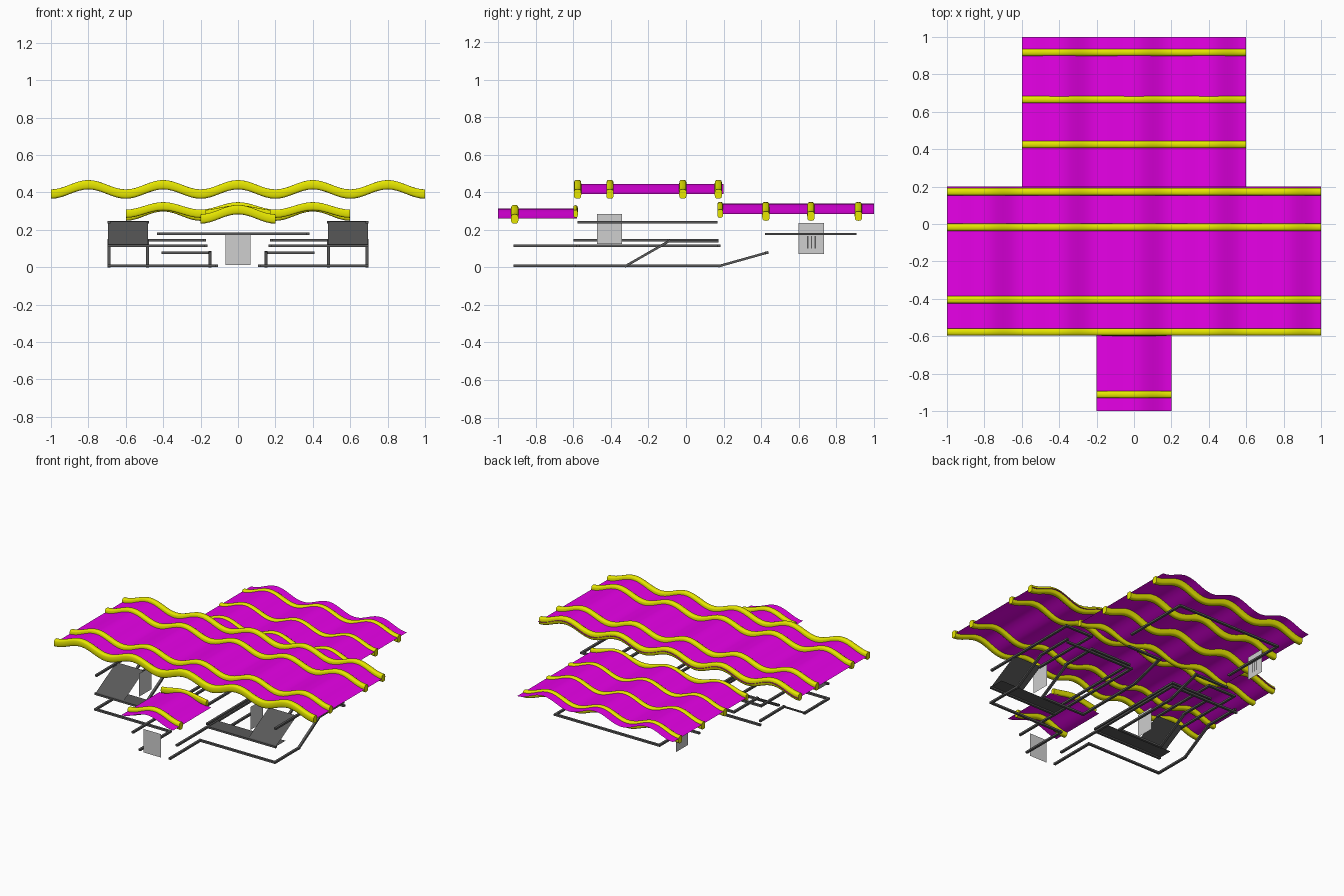
import bpy, bmesh, math
from mathutils import Vector

if "Cube" in bpy.data.objects:
    bpy.data.objects.remove(bpy.data.objects["Cube"])


def material(name, rgb):
    m = bpy.data.materials.new(name)
    m.use_nodes = True
    m.diffuse_color = (*rgb, 1)
    m.node_tree.nodes["Principled BSDF"].inputs["Base Color"].default_value = (*rgb, 1)
    return m


MAGENTA = material("magenta_sheet", (0.82, 0.0, 0.82))
YELLOW = material("yellow_rib", (0.82, 0.82, 0.0))
DARK = material("dark_grey", (0.1, 0.1, 0.1))
LIGHT = material("light_grey", (0.62, 0.62, 0.62))


def finish(name, bm, mat, smooth=False):
    bmesh.ops.recalc_face_normals(bm, faces=bm.faces[:])
    me = bpy.data.meshes.new(name)
    bm.to_mesh(me)
    bm.free()
    me.materials.append(mat)
    ob = bpy.data.objects.new(name, me)
    bpy.context.collection.objects.link(ob)
    if smooth:
        bpy.ops.object.select_all(action='DESELECT')
        ob.select_set(True)
        bpy.context.view_layer.objects.active = ob
        bpy.ops.object.shade_smooth_by_angle(angle=math.radians(50))
    return ob


def wave(x, mid, amp):
    return mid + amp * math.cos(2 * math.pi * x / 0.4)


def stations(half):
    n = round(half / 0.4 * 32)
    return [-half + 2 * half * i / n for i in range(n + 1)]


def sheet(name, half, y0, y1, mid):
    bm = bmesh.new()
    rows = [[bm.verts.new((x, y, wave(x, mid, 0.027))) for y in (y0, y1)] for x in stations(half)]
    for a, b in zip(rows, rows[1:]):
        bm.faces.new((a[0], b[0], b[1], a[1]))
    ob = finish(name, bm, MAGENTA, True)
    # keep the sheet facing upward
    if ob.data.polygons[0].normal.z < 0:
        ob.data.flip_normals()


def squared(v):
    # pushes a circle's coordinate outward toward a rounded square
    return math.copysign(abs(v) ** 0.6, v)


def rib(name, half, y, mid, ry=0.0195, rz=0.025, amp=0.025):
    # rounded bar swept along the wave
    bm = bmesh.new()
    sides = 16
    angles = [2 * math.pi * k / sides for k in range(sides)]
    rings = [[bm.verts.new((x, y + ry * squared(math.cos(a)),
                            wave(x, mid, amp) + rz * squared(math.sin(a))))
              for a in angles] for x in stations(half)]
    for a, b in zip(rings, rings[1:]):
        for k in range(sides):
            j = (k + 1) % sides
            bm.faces.new((a[k], a[j], b[j], b[k]))
    bm.faces.new(rings[0])
    bm.faces.new(rings[-1])
    finish(name, bm, YELLOW, True)


def rail(name, points, r=0.008):
    # square bar along each leg of the path
    bm = bmesh.new()
    for p, q in zip(points, points[1:]):
        p, q = Vector(p), Vector(q)
        d = (q - p).normalized()
        side = d.cross(Vector((0, 0, 1))).normalized() * r
        up = side.cross(d).normalized() * r * 0.8
        ends = [[bm.verts.new(c + side * s + up * t)
                 for s, t in ((1, 1), (1, -1), (-1, -1), (-1, 1))] for c in (p - d * r, q + d * r)]
        for k in range(4):
            j = (k + 1) % 4
            bm.faces.new((ends[0][k], ends[0][j], ends[1][j], ends[1][k]))
        bm.faces.new(ends[0])
        bm.faces.new(ends[1])
    finish(name, bm, DARK)


def plate(name, corners, mat):
    bm = bmesh.new()
    bm.faces.new([bm.verts.new(c) for c in corners])
    finish(name, bm, mat)


# Wavy roofs
sheet("main_roof", 1.0, -0.59, 0.2, 0.417)
sheet("rear_roof", 0.6, 0.18, 1.0, 0.312)
sheet("front_roof", 0.2, -1.0, -0.58, 0.286)

# Roof ribs
for i, y in enumerate((-0.577, -0.405, -0.017, 0.172)):
    rib(f"main_rib_{i}", 1.0, y, 0.416)
for i, y in enumerate((0.425, 0.665, 0.918)):
    rib(f"rear_rib_{i}", 0.6, y, 0.298)
rib("rear_joint_rib", 0.6, 0.182, 0.306, 0.015, 0.022, 0.02)
rib("front_rib", 0.2, -0.912, 0.283)
rib("front_joint_rib", 0.175, -0.588, 0.298, 0.012, 0.02, 0.013)

# Mirrored rails, stairs and side panels
for s, side in ((1, "left"), (-1, "right")):
    def m(*pts):
        return [(s * x, y, z) for x, y, z in pts]

    rail(f"ground_rail_{side}", m(
        (0.115, -0.91, 0.008), (0.115, -0.58, 0.008), (0.69, -0.58, 0.008), (0.69, -0.32, 0.008),
        (0.69, -0.09, 0.14), (0.69, 0.165, 0.14)))
    rail(f"ramp_rail_{side}", m(
        (0.485, -0.09, 0.14), (0.485, -0.32, 0.008), (0.15, -0.32, 0.008), (0.15, 0.18, 0.008),
        (0.15, 0.43, 0.078), (0.4, 0.43, 0.078)))
    rail(f"landing_rail_{side}", m(
        (0.17, -0.91, 0.115), (0.17, -0.575, 0.115), (0.69, -0.575, 0.115)))
    rail(f"middle_rail_{side}", m(
        (0.69, 0.175, 0.115), (0.17, 0.175, 0.115), (0.17, -0.575, 0.115)))
    rail(f"inner_rail_{side}", m(
        (0.485, -0.09, 0.145), (0.485, 0.165, 0.145), (0.18, 0.165, 0.145),
        (0.18, -0.59, 0.145)))
    rail(f"upper_rail_{side}", m(
        (0.485, -0.345, 0.241), (0.485, 0.16, 0.241), (0.69, 0.16, 0.241),
        (0.69, -0.57, 0.241)))
    plate(f"stair_{side}", m(
        (0.48, -0.57, 0.12), (0.695, -0.57, 0.12), (0.695, -0.345, 0.245),
        (0.48, -0.345, 0.245)), DARK)
    plate(f"landing_{side}", m(
        (0.165, -0.57, 0.118), (0.695, -0.57, 0.118), (0.695, -0.47, 0.118),
        (0.165, -0.47, 0.118)), DARK)
    plate(f"side_panel_{side}", m(
        (0.43, -0.475, 0.125), (0.43, -0.34, 0.125), (0.43, -0.34, 0.285),
        (0.43, -0.475, 0.285)), LIGHT)

# Rear rail loop and single panels
rail("rear_rail", [(0.375, 0.43, 0.178), (0.375, 0.9, 0.178), (-0.425, 0.9, 0.178),
                   (-0.425, 0.43, 0.178)])
plate("rear_panel", [(-0.437, 0.6, 0.07), (-0.437, 0.735, 0.07), (-0.437, 0.735, 0.235),
                     (-0.437, 0.6, 0.235)], LIGHT)
plate("front_panel", [(-0.068, -0.94, 0.012), (0.067, -0.94, 0.012), (0.067, -0.94, 0.175),
                      (-0.068, -0.94, 0.175)], LIGHT)

# Plain dark slats on the rear panel
for i in range(3):
    y = 0.645 + 0.02 * i
    plate(f"panel_slat_{i}", [(-0.43, y, 0.1), (-0.43, y + 0.007, 0.1),
                              (-0.43, y + 0.007, 0.168), (-0.43, y, 0.168)], DARK)
